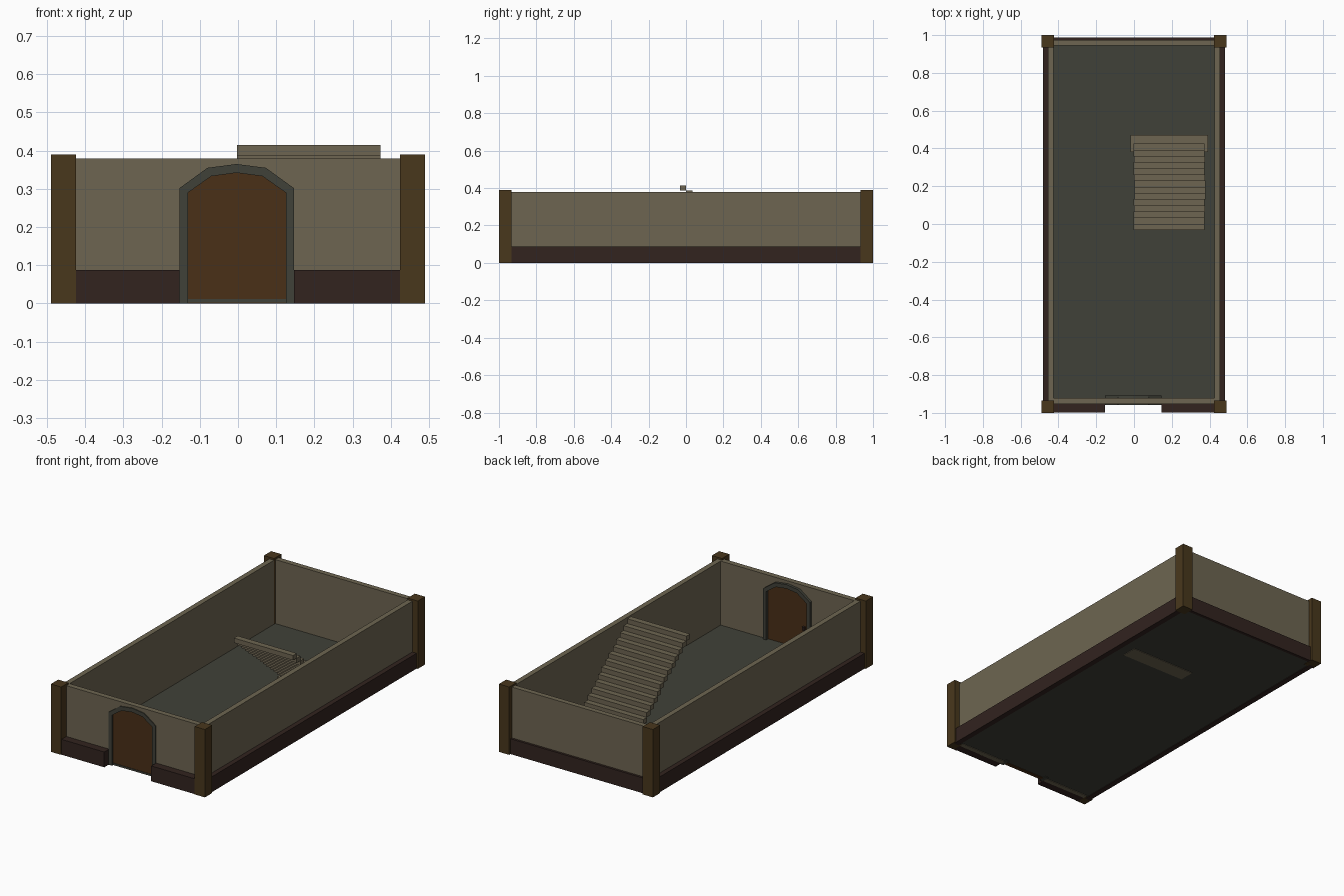
import bpy, bmesh, random

if "Cube" in bpy.data.objects:
    bpy.data.objects.remove(bpy.data.objects["Cube"])

random.seed(4)


def material(name, hexcol):
    m = bpy.data.materials.new(name)
    lin = [(int(hexcol[i:i + 2], 16) / 255) ** 2.2 for i in (0, 2, 4)]
    m.diffuse_color = (*lin, 1)
    m.use_nodes = True
    m.node_tree.nodes["Principled BSDF"].inputs["Base Color"].default_value = m.diffuse_color
    return m


PLASTER = material("plaster", "6d6552")
TIMBER = material("timber", "4a3a22")
PLINTH = material("plinth", "352824")
STONE = material("stone", "42433b")
DOOR = material("door_wood", "4b331d")


def finish(name, bm, mat):
    bmesh.ops.recalc_face_normals(bm, faces=bm.faces)
    me = bpy.data.meshes.new(name)
    bm.to_mesh(me)
    bm.free()
    me.materials.append(mat)
    ob = bpy.data.objects.new(name, me)
    bpy.context.collection.objects.link(ob)
    return ob


def box(name, x0, x1, y0, y1, z0, z1, mat):
    bm = bmesh.new()
    bmesh.ops.create_cube(bm, size=1)
    for v in bm.verts:
        v.co = (x1 if v.co.x > 0 else x0, y1 if v.co.y > 0 else y0,
                z1 if v.co.z > 0 else z0)
    return finish(name, bm, mat)


def slab(name, profile, y0, y1, mat):
    """Extrude an x-z outline from y0 to y1."""
    bm = bmesh.new()
    f = bm.faces.new([bm.verts.new((x, y0, z)) for x, z in profile])
    new = bmesh.ops.extrude_face_region(bm, geom=[f])["geom"]
    bmesh.ops.translate(bm, vec=(0, y1 - y0, 0),
                        verts=[g for g in new if isinstance(g, bmesh.types.BMVert)])
    return finish(name, bm, mat)


# Floor
box("floor", -0.455, 0.455, -0.95, 0.97, 0.003, 0.012, STONE)

# Corner posts, side walls and side plinths
for s, side in ((-1, "left"), (1, "right")):
    for y, end in ((-0.967, "front"), (0.967, "back")):
        box(f"{end}_{side}_post", s * 0.457 - 0.0325, s * 0.457 + 0.0325,
            y - 0.033, y + 0.033, 0, 0.39, TIMBER)
    a, b = sorted((s * 0.425, s * 0.455))
    box(f"{side}_wall", a, b, -0.95, 0.95, 0.005, 0.38, PLASTER)
    a, b = sorted((s * 0.45, s * 0.482))
    box(f"{side}_plinth", a, b, -0.95, 0.95, 0, 0.088, PLINTH)

# Back wall
box("back_wall", -0.44, 0.44, 0.945, 0.975, 0.005, 0.38, PLASTER)
box("back_plinth", -0.44, 0.44, 0.97, 0.988, 0, 0.088, PLINTH)

# Arched doorway outlines
outer = [(-0.153, 0), (-0.153, 0.302), (-0.08, 0.355), (-0.004, 0.365),
         (0.073, 0.355), (0.146, 0.302), (0.146, 0)]
inner = [(-0.131, 0), (-0.131, 0.29), (-0.07, 0.333), (-0.004, 0.342),
         (0.064, 0.333), (0.125, 0.29), (0.125, 0)]

# Front wall with opening, stone frame and recessed door
slab("front_wall", [(-0.44, 0), (-0.44, 0.38), (0.44, 0.38), (0.44, 0)]
     + [(x * 0.97, z * 0.98) for x, z in reversed(outer)], -0.953, -0.922, PLASTER)
slab("door_frame", outer + inner[::-1], -0.958, -0.907, STONE)
slab("door", inner, -0.947, -0.925, DOOR)
box("door_handle", -0.112, -0.098, -0.926, -0.912, 0.125, 0.145, PLINTH)
box("front_left_plinth", -0.44, -0.153, -0.997, -0.95, 0, 0.088, PLINTH)
box("front_right_plinth", 0.146, 0.44, -0.997, -0.95, 0, 0.088, PLINTH)

# Staircase: wide bottom tread, then open stacked treads rising to the front
box("bottom_step", -0.018, 0.392, 0.38, 0.47, 0, 0.03, PLASTER)
N = 14
for i in range(1, N + 1):
    y = 0.425 - (i - 1) * 0.0326
    z = 0.03 + i * 0.0275
    j = random.uniform(-0.004, 0.004)
    box(f"step_{i:02d}", j, 0.376 + j, y - 0.034, y, z - 0.0275, z, PLASTER)
